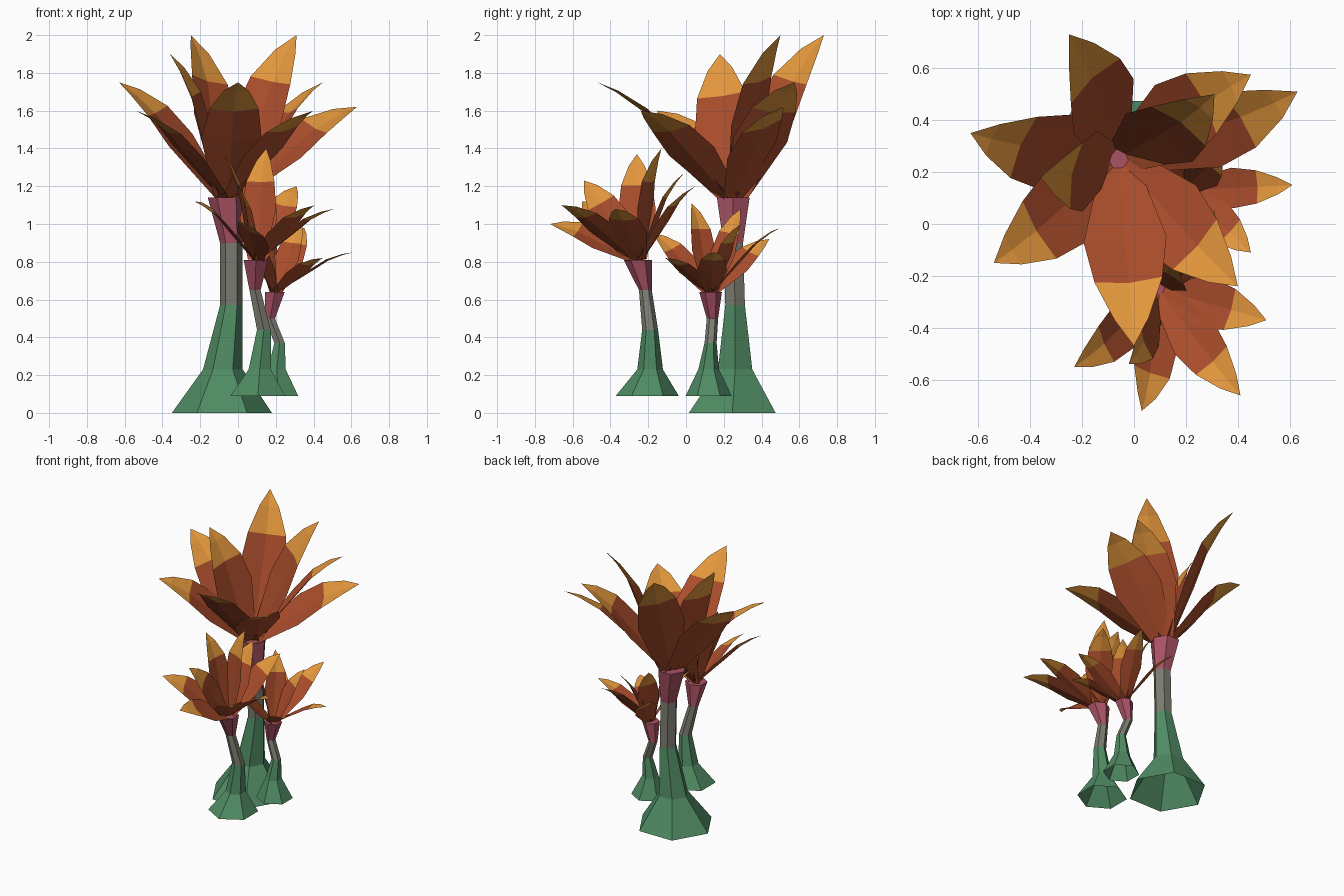
import bpy, math
from mathutils import Vector, Matrix

if "Cube" in bpy.data.objects:
    bpy.data.objects.remove(bpy.data.objects["Cube"])


def material(name, rgb):
    m = bpy.data.materials.new(name)
    m.diffuse_color = (*rgb, 1)
    m.use_nodes = True
    m.node_tree.nodes["Principled BSDF"].inputs["Base Color"].default_value = m.diffuse_color
    return m


GREEN = material("stem green", (0.08, 0.26, 0.125))
GREY = material("stem grey", (0.20, 0.20, 0.165))
PINK = material("collar pink", (0.40, 0.085, 0.13))
RUST = material("leaf rust", (0.41, 0.075, 0.025))
ORANGE = material("leaf tip orange", (0.76, 0.305, 0.045))


def make(name, verts, faces, mats, idx):
    me = bpy.data.meshes.new(name)
    me.from_pydata(verts, [], faces)
    for m in mats:
        me.materials.append(m)
    for p, i in zip(me.polygons, idx):
        p.material_index = i
    ob = bpy.data.objects.new(name, me)
    bpy.context.collection.objects.link(ob)
    return ob


# Six-sided stem lofted through rings (x, y, z, radius), open at the foot
def stem(name, rings, turn):
    verts, faces, idx = [], [], []
    for x, y, z, r in rings:
        for k in range(6):
            a = turn + k * math.pi / 3
            verts.append((x + r * math.cos(a), y + r * math.sin(a), z))
    for j in range(len(rings) - 1):
        for k in range(6):
            n = (k + 1) % 6
            faces.append((j * 6 + k, j * 6 + n, j * 6 + 6 + n, j * 6 + 6 + k))
            idx.append((0, 0, 1, 2)[j])
    top = (len(rings) - 1) * 6
    faces.append(tuple(range(top, top + 6)))
    idx.append(2)
    make(name, verts, faces, (GREEN, GREY, PINK), idx)


# Folded leaves: (fraction along, half width factor, upward bow)
SHAPE = ((0, 0.45, 0), (0.45, 1.0, 0.03), (0.69, 0.82, 0.05), (0.88, 0.42, 0.03))


# Each leaf is given as tip x, y, z and a roll in degrees that lifts its left edge
def crown(name, centre, spread, half, leaves):
    c = Vector(centre)
    verts, faces, idx = [], [], []
    for x, y, z, roll in leaves:
        t = Vector((x, y, z))
        out = Vector((t.x - c.x, t.y - c.y, 0)).normalized()
        start = c + out * spread
        d = t - start
        side = Vector((-out.y, out.x, 0))
        side = Matrix.Rotation(math.radians(roll), 3, d) @ side
        if side.z * roll < 0:
            side.z = -side.z
            side = (side - d * side.dot(d) / d.length_squared).normalized()
        up = d.cross(side).normalized()
        b = len(verts)
        for f, w, bow in SHAPE:
            p = start + d * f + up * bow * d.length
            fold = up * half * w * 0.15
            verts += [p + side * half * w + fold, p, p - side * half * w + fold]
        verts.append(t)
        for j in range(3):
            q = b + j * 3
            faces += [(q, q + 1, q + 4, q + 3), (q + 1, q + 2, q + 5, q + 4)]
            idx += [int(j == 2)] * 2
        q = b + 9
        faces += [(q, q + 1, q + 3), (q + 1, q + 2, q + 3)]
        idx += [1, 1]
    make(name, verts, faces, (RUST, ORANGE), idx)


# Tall plant
stem("tall_stem", [(-0.085, 0.245, 0, 0.265), (-0.08, 0.26, 0.23, 0.105), (-0.035, 0.26, 0.57, 0.06),
                   (-0.035, 0.25, 0.9, 0.06), (-0.06, 0.25, 1.14, 0.1)], 0)
crown("tall_leaves", (-0.06, 0.25, 1.14), 0.035, 0.16, [
    (-0.63, 0.35, 1.75, -18), (-0.25, 0.73, 2.0, 24), (0.31, 0.5, 2.0, 22), (-0.36, 0.18, 1.9, -25),
    (0, -0.47, 1.75, 0), (-0.54, -0.15, 1.6, -15), (0.45, 0.575, 1.75, -8), (0.63, 0.51, 1.62, 20),
    (0.40, -0.24, 1.6, 10)])

# Middle plant at the front
stem("middle_stem", [(0.105, -0.205, 0.09, 0.167), (0.115, -0.19, 0.23, 0.068), (0.137, -0.19, 0.44, 0.042),
                     (0.09, -0.215, 0.65, 0.034), (0.095, -0.255, 0.81, 0.075)], math.pi / 6)
crown("middle_leaves", (0.095, -0.25, 0.81), 0.02, 0.1, [
    (0.15, -0.13, 1.4, 0), (-0.08, -0.26, 1.37, -10), (0.13, -0.01, 1.27, 0), (0.31, 0.05, 1.2, 15),
    (0.51, -0.37, 1.08, 0), (0.41, -0.66, 1.1, 10), (0.03, -0.72, 1.0, -30), (-0.23, -0.55, 1.12, -30),
    (-0.02, -0.54, 1.23, -55)])

# Small plant at the right
stem("small_stem", [(0.213, 0.12, 0.09, 0.122), (0.205, 0.12, 0.23, 0.055), (0.22, 0.13, 0.37, 0.032),
                    (0.17, 0.14, 0.5, 0.03), (0.195, 0.13, 0.64, 0.06)], math.pi / 6)
crown("small_leaves", (0.195, 0.13, 0.64), 0.015, 0.078, [
    (0.61, 0.15, 0.85, 0), (0.45, -0.11, 0.82, 0), (0.34, 0.29, 1.0, 10), (0.06, 0.03, 1.11, 0),
    (0.1, 0.29, 1.08, 25), (0.03, 0.44, 0.92, 30), (0.35, 0.5, 0.98, 15), (0.05, -0.17, 0.95, -30)])
